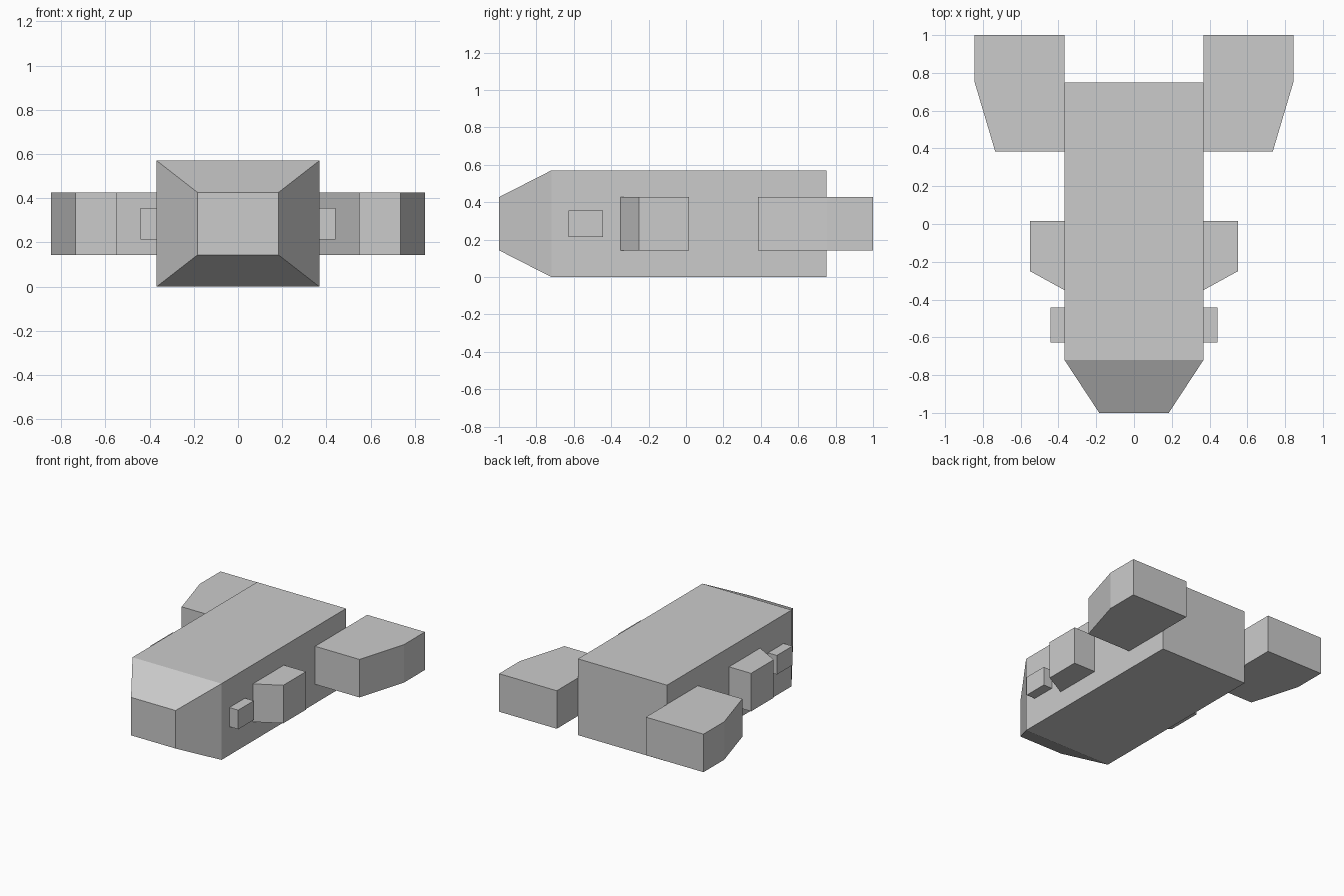
import bpy, bmesh

if "Cube" in bpy.data.objects:
    bpy.data.objects.remove(bpy.data.objects["Cube"])


def make_object(name, bm):
    bmesh.ops.recalc_face_normals(bm, faces=bm.faces[:])
    mesh = bpy.data.meshes.new(name)
    bm.to_mesh(mesh)
    bm.free()
    obj = bpy.data.objects.new(name, mesh)
    bpy.context.collection.objects.link(obj)
    return obj


def side_pod(name, outline, z0, z1):
    """Extrude a right-hand plan outline upwards and mirror it to the left."""
    bm = bmesh.new()
    base = bm.faces.new([bm.verts.new((x, y, z0)) for x, y in outline])
    top = bmesh.ops.extrude_face_region(bm, geom=[base], use_keep_orig=True)
    verts = [g for g in top["geom"] if isinstance(g, bmesh.types.BMVert)]
    bmesh.ops.translate(bm, vec=(0, 0, z1 - z0), verts=verts)
    obj = make_object(name, bm)
    obj.modifiers.new("Mirror", "MIRROR").use_mirror_merge = False
    return obj


HALF = 0.368           # hull half width
Z0, Z1 = 0.143, 0.427  # height band shared by nose tip and pods

# Hull: rectangular sections from the tail to the tapered nose tip
bm = bmesh.new()
sections = [(0.75, HALF, 0.0, 0.57), (-0.72, HALF, 0.0, 0.57), (-1.0, 0.184, Z0, Z1)]
rings = [[bm.verts.new((x, y, z)) for x, z in ((-w, lo), (w, lo), (w, hi), (-w, hi))]
         for y, w, lo, hi in sections]
for a, b in zip(rings, rings[1:]):
    for i in range(4):
        j = (i + 1) % 4
        bm.faces.new((a[i], a[j], b[j], b[i]))
bm.faces.new(rings[0])
bm.faces.new(rings[-1])
make_object("hull", bm)

# Rear engine pods, with a tapered leading side
side_pod("rear_pods",
         [(HALF, 0.385), (0.735, 0.385), (0.845, 0.755), (0.845, 1.0), (HALF, 1.0)], Z0, Z1)

# Middle pods, with a slanted front
side_pod("middle_pods",
         [(HALF, -0.35), (0.55, -0.25), (0.55, 0.017), (HALF, 0.017)], Z0, Z1)

# Small front blocks
side_pod("front_blocks",
         [(HALF, -0.627), (0.441, -0.627), (0.441, -0.443), (HALF, -0.443)], 0.213, 0.356)
